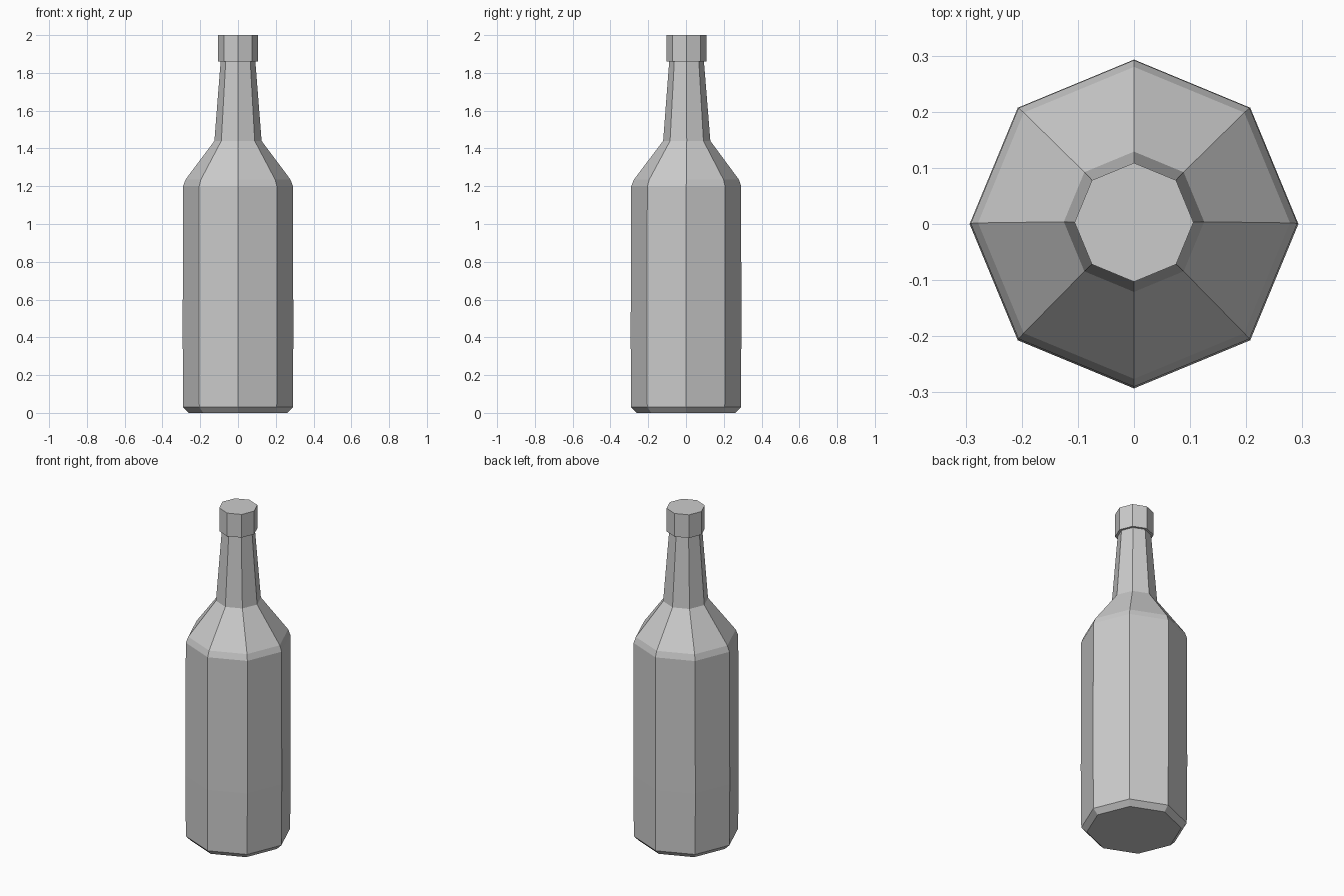
import bpy
import bmesh
from math import cos, sin, pi

cube = bpy.data.objects.get("Cube")
if cube:
    bpy.data.objects.remove(cube, do_unlink=True)

SIDES = 8

grey = bpy.data.materials.new("plain grey")
grey.use_nodes = True
colour = (0.6, 0.6, 0.6, 1)
grey.diffuse_color = colour
grey.node_tree.nodes["Principled BSDF"].inputs["Base Color"].default_value = colour


def lathe(name, profile):
    """Closed eight-sided solid from rings of (radius, height, y shift)."""
    bm = bmesh.new()
    rings = []
    for radius, z, shift in profile:
        angles = [2 * pi * i / SIDES for i in range(SIDES)]
        rings.append([bm.verts.new((radius * cos(a), radius * sin(a) + shift, z))
                      for a in angles])
    for low, high in zip(rings, rings[1:]):
        for i in range(SIDES):
            j = (i + 1) % SIDES
            bm.faces.new((low[i], low[j], high[j], high[i]))
    bm.faces.new(rings[0][::-1])
    bm.faces.new(rings[-1])
    mesh = bpy.data.meshes.new(name)
    bm.to_mesh(mesh)
    bm.free()
    mesh.materials.append(grey)
    obj = bpy.data.objects.new(name, mesh)
    bpy.context.collection.objects.link(obj)
    return obj


# Bottle: chamfered base, straight body, shoulder, tapering neck, stepped cap
lathe("bottle", [
    (0.26, 0, 0),
    (0.29, 0.03, 0),
    (0.293, 0.4, 0),
    (0.291, 1.2, 0.001),
    (0.278, 1.235, 0.002),
    (0.125, 1.44, 0.004),
    (0.092, 1.86, 0.003),
    (0.106, 1.86, 0.003),
    (0.106, 2, 0.003),
])
